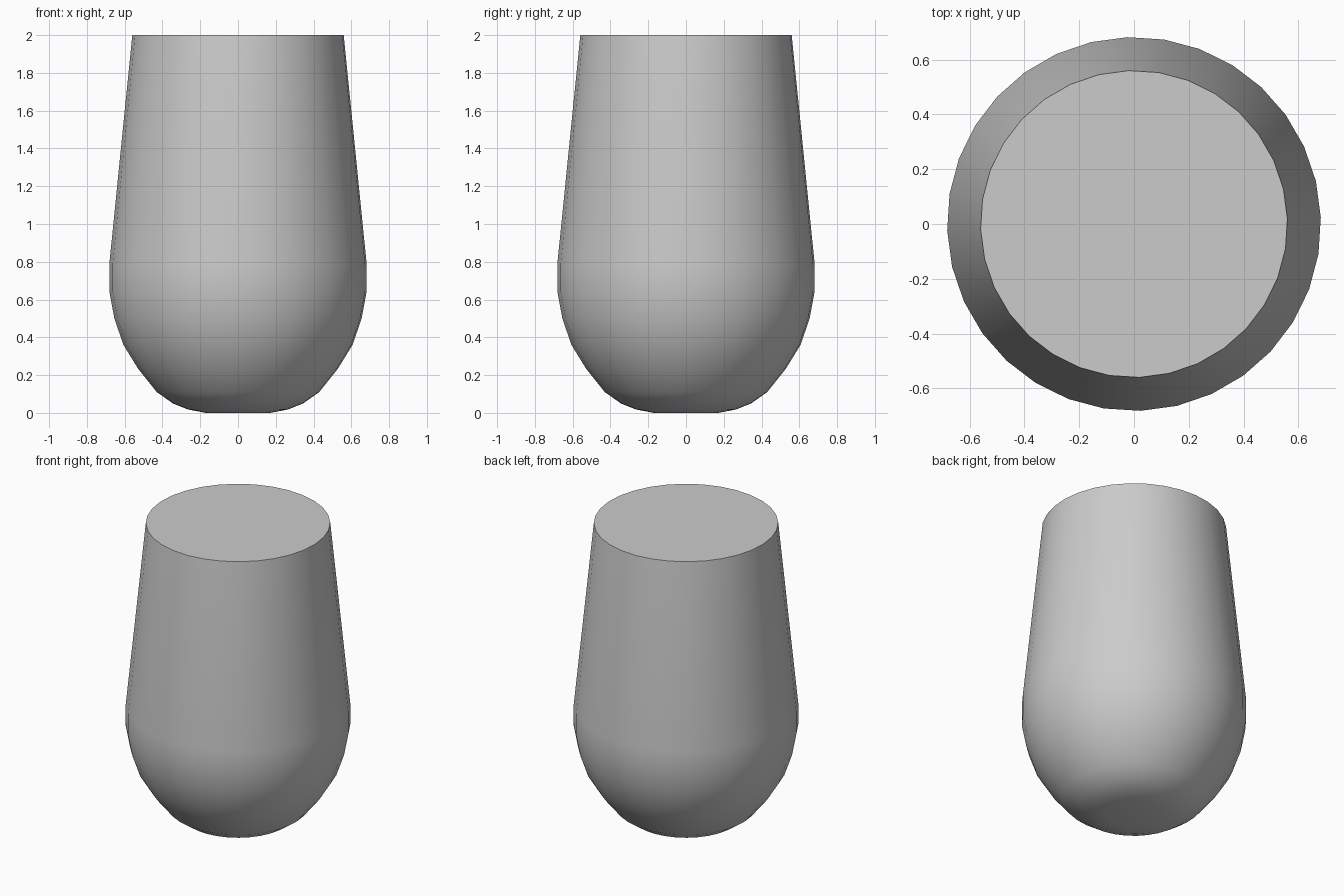
import bpy, bmesh, math

if "Cube" in bpy.data.objects:
    bpy.data.objects.remove(bpy.data.objects["Cube"])

SEGMENTS = 32
OFFSET = math.radians(2)

# Half-section of the rounded body: (radius, height)
PROFILE = [(0.17, 0.0), (0.265, 0.018), (0.345, 0.05), (0.43, 0.11),
           (0.53, 0.235), (0.607, 0.36), (0.655, 0.50), (0.682, 0.645),
           (0.682, 0.785), (0.56, 2.0)]


def lathe(name, profile):
    bm = bmesh.new()
    rings = []
    for r, z in profile:
        angles = [OFFSET + 2 * math.pi * i / SEGMENTS for i in range(SEGMENTS)]
        rings.append([bm.verts.new((r * math.cos(a), r * math.sin(a), z)) for a in angles])
    for low, high in zip(rings, rings[1:]):
        for i in range(SEGMENTS):
            j = (i + 1) % SEGMENTS
            bm.faces.new((low[i], low[j], high[j], high[i]))
    # Flat base and flat top
    bm.faces.new(rings[0][::-1])
    bm.faces.new(rings[-1])
    mesh = bpy.data.meshes.new(name)
    bm.to_mesh(mesh)
    bm.free()
    obj = bpy.data.objects.new(name, mesh)
    bpy.context.collection.objects.link(obj)
    return obj


# Tapered tumbler body with smooth sides and a crisp top rim
body = lathe("tumbler_body", PROFILE)
bpy.context.view_layer.objects.active = body
body.select_set(True)
bpy.ops.object.shade_smooth_by_angle(angle=math.radians(40))
